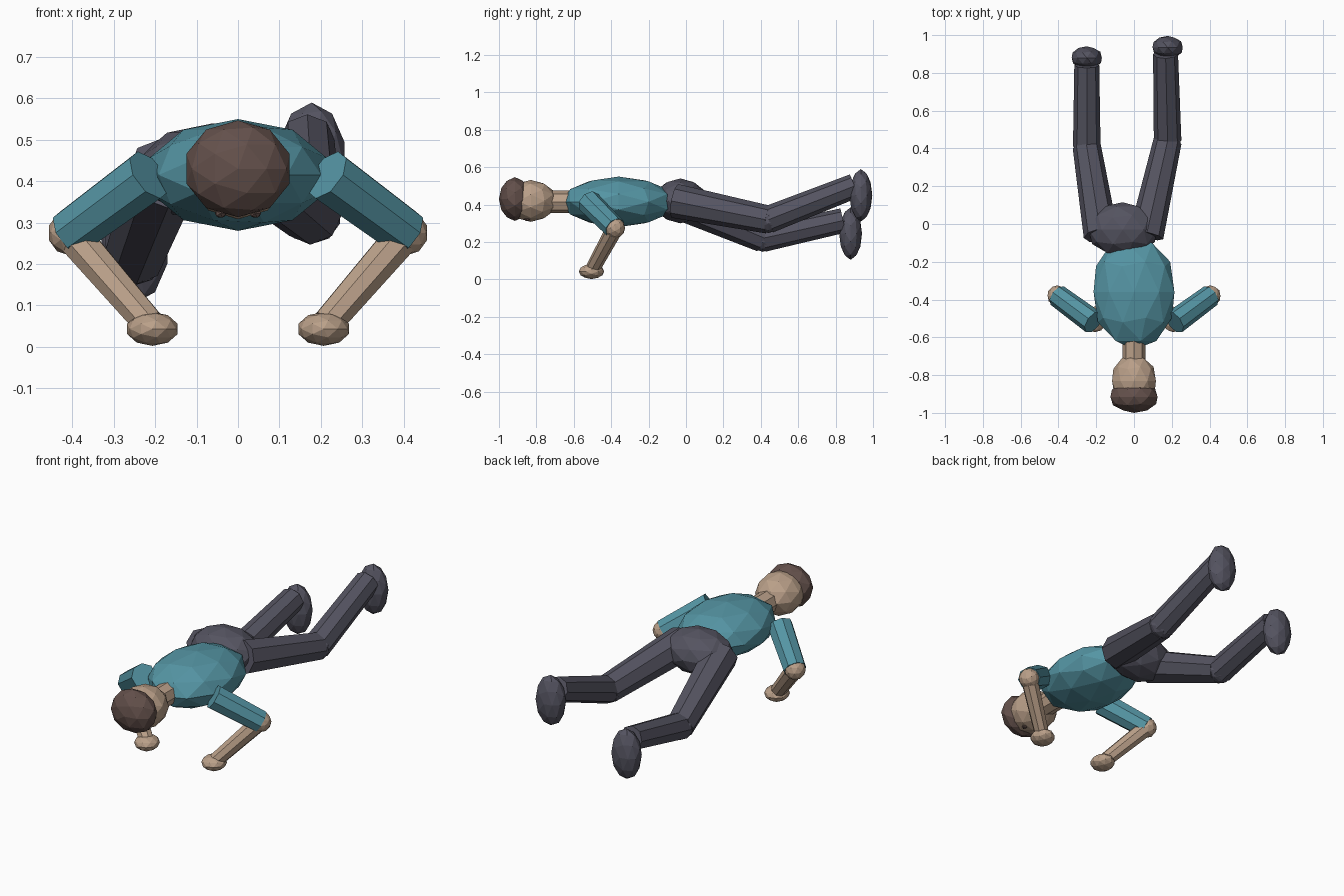
import bpy
import math
from mathutils import Vector

old = bpy.data.objects.get("Cube")
if old:
    bpy.data.objects.remove(old, do_unlink=True)


def material(name, rgb):
    mat = bpy.data.materials.new(name)
    mat.use_nodes = True
    color = (*rgb, 1.0)
    mat.diffuse_color = color
    mat.node_tree.nodes["Principled BSDF"].inputs["Base Color"].default_value = color
    return mat


SHIRT = material("teal shirt", (0.09, 0.30, 0.37))
SKIN = material("tan skin", (0.49, 0.35, 0.25))
HAIR = material("brown hair", (0.125, 0.08, 0.07))
TROUSERS = material("slate trousers", (0.09, 0.088, 0.119))


def blob(name, center, radii, mat, detail=2):
    """Faceted ellipsoid whose pole lies along the body axis (y)."""
    bpy.ops.mesh.primitive_ico_sphere_add(
        subdivisions=detail, radius=1, location=center, rotation=(math.pi / 2, 0, 0))
    obj = bpy.context.object
    obj.name = name
    rx, ry, rz = radii
    obj.scale = (rx, rz, ry)
    obj.data.materials.append(mat)
    return obj


def limb(name, start, end, r_start, r_end, mat):
    """Eight-sided tapered tube between two points."""
    a, b = Vector(start), Vector(end)
    bpy.ops.mesh.primitive_cone_add(
        vertices=8, radius1=r_start, radius2=r_end,
        depth=(b - a).length, location=(a + b) / 2)
    obj = bpy.context.object
    obj.name = name
    obj.rotation_euler = (b - a).to_track_quat('Z', 'Y').to_euler()
    obj.data.materials.append(mat)
    return obj


# Trunk
blob("torso", (0, -0.36, 0.415), (0.225, 0.305, 0.135), SHIRT)
blob("pelvis", (-0.06, -0.03, 0.42), (0.19, 0.145, 0.12), TROUSERS)

# Neck, head, hair
limb("neck", (0, -0.56, 0.415), (0, -0.76, 0.415), 0.06, 0.06, SKIN)
blob("head", (0, -0.83, 0.42), (0.122, 0.14, 0.112), SKIN)
blob("hair", (0, -0.915, 0.43), (0.131, 0.085, 0.117), HAIR)

# Arms and eyes, mirrored
for side, s in (("left", 1), ("right", -1)):
    blob(side + "_eye", (s * 0.042, -0.85, 0.322), (0.015, 0.015, 0.012), HAIR, 1)
    shoulder = (s * 0.215, -0.52, 0.415)
    elbow = (s * 0.405, -0.38, 0.275)
    wrist = (s * 0.215, -0.50, 0.055)
    limb(side + "_upper_arm", shoulder, elbow, 0.066, 0.06, SHIRT)
    blob(side + "_elbow", elbow, (0.055, 0.055, 0.055), SKIN)
    limb(side + "_forearm", elbow, wrist, 0.046, 0.039, SKIN)
    blob(side + "_hand", (s * 0.207, -0.505, 0.043), (0.064, 0.068, 0.041), SKIN)

# Legs, each in its own pose
legs = {
    "left": ((0.065, -0.06, 0.42), (0.178, 0.44, 0.32),
             (0.167, 0.90, 0.50), (0.178, 0.935, 0.45)),
    "right": ((-0.175, -0.06, 0.42), (-0.25, 0.41, 0.22),
              (-0.25, 0.84, 0.315), (-0.25, 0.88, 0.245)),
}
for side, (hip, knee, ankle, foot) in legs.items():
    limb(side + "_thigh", hip, knee, 0.092, 0.075, TROUSERS)
    blob(side + "_knee", knee, (0.072, 0.072, 0.072), TROUSERS)
    limb(side + "_shin", knee, ankle, 0.073, 0.066, TROUSERS)
    blob(side + "_foot", foot, (0.084, 0.061, 0.14), TROUSERS)
